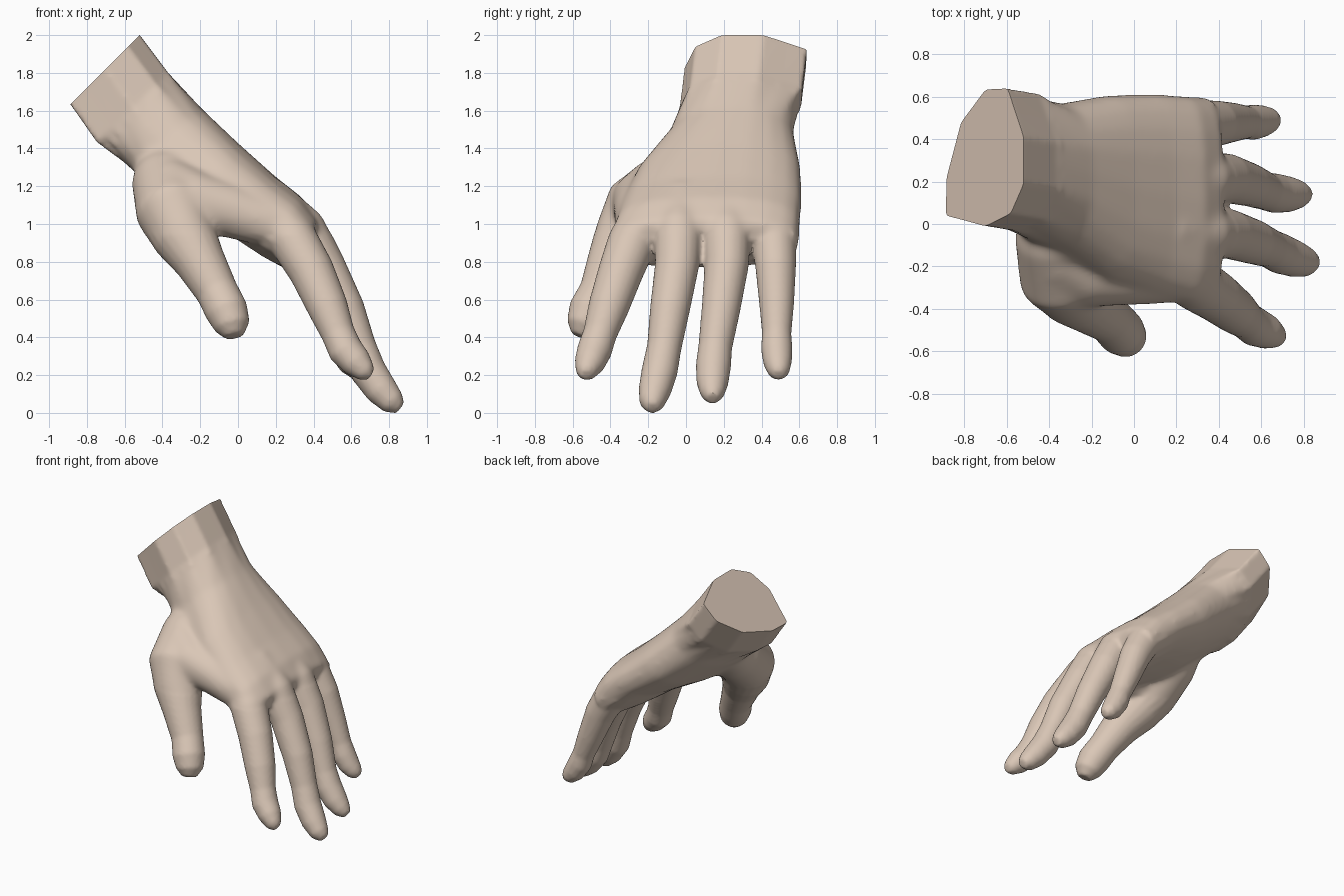
import bpy
import bmesh
import math
from mathutils import Vector

if "Cube" in bpy.data.objects:
    bpy.data.objects.remove(bpy.data.objects["Cube"], do_unlink=True)

SIDES = 20
bm = bmesh.new()


def loft(rings):
    """Skin a list of equal rings and close both ends."""
    loops = [[bm.verts.new(p) for p in ring] for ring in rings]
    for a, b in zip(loops, loops[1:]):
        for i in range(SIDES):
            j = (i + 1) % SIDES
            bm.faces.new((a[i], a[j], b[j], b[i]))
    bm.faces.new(loops[0][::-1])
    bm.faces.new(loops[-1])


def section_point(top, bottom, y, t):
    """Point at height t (0 to 1) between a bottom and a top (x, z)."""
    return Vector((bottom[0] + (top[0] - bottom[0]) * t, y,
                   bottom[1] + (top[1] - bottom[1]) * t))


def slab_ring(top, bottom, y0, y1, lift, power):
    """Rounded section between two y limits; lift thins the little finger side."""
    ring = []
    for i in range(SIDES):
        a = math.tau * i / SIDES
        c, s = math.cos(a), math.sin(a)
        u = math.copysign(abs(c) ** power, c)
        v = math.copysign(abs(s) ** power, s)
        t = (v + 1) / 2
        t += lift * (u + 1) / 2 * (1 - t)
        ring.append(section_point(top, bottom, (y0 + y1) / 2 + u * (y1 - y0) / 2, t))
    return ring


def wrist_ring(top, bottom, shift):
    """Angular ten-sided wrist section, each side split in two."""
    outline = [(0.635, 0.5), (0.64, 0.79), (0.41, 1.0), (0.19, 1.0), (0.05, 0.83),
               (-0.01, 0.5), (0.02, 0.2), (0.04, -0.02), (0.22, -0.01), (0.48, 0.18)]
    ring = []
    for i, (y, t) in enumerate(outline):
        y2, t2 = outline[(i + 1) % len(outline)]
        ring.append(section_point(top, bottom, y + shift, t))
        ring.append(section_point(top, bottom, (y + y2) / 2 + shift, (t + t2) / 2))
    return ring


def tube(path):
    """Round limb through (x, y, z, radius) stations with a domed tip."""
    points = [Vector(p[:3]) for p in path]
    rings = []
    for i, p in enumerate(points):
        tangent = (points[min(i + 1, len(points) - 1)] - points[max(i - 1, 0)]).normalized()
        up = tangent.cross(Vector((0, 1, 0))).normalized()
        side = up.cross(tangent)
        rings.append([p + (side * math.cos(math.tau * k / SIDES)
                           + up * math.sin(math.tau * k / SIDES)) * path[i][3]
                      for k in range(SIDES)])
    loft(rings)


# Wrist and palm, from beyond the cut end to the finger webs
wrist = [wrist_ring((-0.60, 2.09), (-0.96, 1.73), 0.0),
         wrist_ring((-0.52, 2.00), (-0.88, 1.64), 0.0),
         wrist_ring((-0.37, 1.80), (-0.74, 1.44), -0.025)]
loft(wrist + [slab_ring(*r) for r in (
    ((-0.19, 1.61), (-0.61, 1.25), -0.10, 0.57, 0.28, 0.85),
    ((0.01, 1.42), (-0.34, 1.03), -0.27, 0.61, 0.28, 0.8),
    ((0.20, 1.25), (-0.06, 0.91), -0.34, 0.615, 0.22, 0.78),
    ((0.34, 1.14), (0.12, 0.81), -0.38, 0.605, 0.12, 0.75),
    ((0.43, 1.02), (0.24, 0.76), -0.39, 0.595, 0.05, 0.75),
    ((0.41, 0.92), (0.30, 0.80), -0.34, 0.55, 0.0, 0.8),
)])

# Index finger
tube([(0.12, -0.20, 1.08, 0.10), (0.29, -0.28, 0.92, 0.13), (0.39, -0.345, 0.75, 0.12),
      (0.475, -0.41, 0.56, 0.108), (0.53, -0.455, 0.42, 0.09), (0.57, -0.485, 0.33, 0.093),
      (0.63, -0.51, 0.265, 0.082), (0.68, -0.53, 0.215, 0.055), (0.705, -0.53, 0.20, 0.03)])
# Middle finger
tube([(0.16, -0.02, 1.16, 0.10), (0.34, -0.04, 0.97, 0.13), (0.45, -0.048, 0.78, 0.117),
      (0.565, -0.085, 0.55, 0.106), (0.64, -0.115, 0.35, 0.092), (0.69, -0.14, 0.22, 0.096),
      (0.76, -0.165, 0.12, 0.087), (0.82, -0.18, 0.055, 0.068), (0.86, -0.18, 0.025, 0.035)])
# Ring finger
tube([(0.16, 0.22, 1.15, 0.10), (0.34, 0.215, 0.96, 0.13), (0.44, 0.215, 0.78, 0.117),
      (0.545, 0.185, 0.55, 0.103), (0.62, 0.155, 0.35, 0.09), (0.665, 0.145, 0.25, 0.094),
      (0.73, 0.14, 0.16, 0.085), (0.785, 0.14, 0.105, 0.065), (0.825, 0.14, 0.075, 0.035)])
# Little finger
tube([(0.15, 0.46, 1.09, 0.09), (0.30, 0.465, 0.93, 0.12), (0.39, 0.475, 0.77, 0.108),
      (0.47, 0.48, 0.57, 0.092), (0.53, 0.48, 0.42, 0.078), (0.56, 0.48, 0.34, 0.084),
      (0.605, 0.485, 0.265, 0.076), (0.65, 0.49, 0.22, 0.058), (0.68, 0.49, 0.20, 0.03)])
# Thumb with its fleshy base
tube([(-0.41, 0.12, 1.36, 0.12), (-0.38, -0.05, 1.23, 0.185), (-0.345, -0.25, 1.07, 0.20),
      (-0.28, -0.32, 0.93, 0.17), (-0.20, -0.39, 0.80, 0.135), (-0.11, -0.455, 0.64, 0.112),
      (-0.06, -0.51, 0.54, 0.114), (-0.03, -0.54, 0.46, 0.095), (-0.02, -0.56, 0.405, 0.05)])
# Flesh between thumb and index finger
tube([(-0.38, -0.14, 1.19, 0.17), (-0.22, -0.23, 1.11, 0.17),
      (-0.03, -0.24, 1.07, 0.145), (0.18, -0.25, 1.00, 0.125)])

bmesh.ops.recalc_face_normals(bm, faces=bm.faces)
mesh = bpy.data.meshes.new("hand")
bm.to_mesh(mesh)
bm.free()
hand = bpy.data.objects.new("hand", mesh)
bpy.context.collection.objects.link(hand)
bpy.context.view_layer.objects.active = hand
hand.select_set(True)

# Fuse the parts into one skin
remesh = hand.modifiers.new("fuse", "REMESH")
remesh.mode = "VOXEL"
remesh.voxel_size = 0.013
bpy.ops.object.modifier_apply(modifier="fuse")

# Soften all of it lightly, and the back of the hand and thumb root strongly
palm = hand.vertex_groups.new(name="palm")
palm.add([v.index for v in hand.data.vertices
          if v.co.z > 0.95 and -0.65 < v.co.x < 0.5 and v.co.z - v.co.x < 2.1],
         1.0, "REPLACE")
for name, group, steps in (("soften_palm", "palm", 36), ("soften_all", "", 6)):
    soften = hand.modifiers.new(name, "SMOOTH")
    soften.factor = 0.5
    soften.iterations = steps
    soften.vertex_group = group
    bpy.ops.object.modifier_apply(modifier=name)

# Slice the wrist flat
bm = bmesh.new()
bm.from_mesh(hand.data)
cut = bmesh.ops.bisect_plane(bm, geom=bm.verts[:] + bm.edges[:] + bm.faces[:],
                             plane_co=(-0.70, 0, 1.82), plane_no=(-1, 0, 1),
                             clear_outer=True)
rim = [e for e in cut["geom_cut"] if isinstance(e, bmesh.types.BMEdge)]
bmesh.ops.contextual_create(bm, geom=rim)
bmesh.ops.recalc_face_normals(bm, faces=bm.faces)
bm.to_mesh(hand.data)
bm.free()

# Skin colour
skin = bpy.data.materials.new("skin")
skin.use_nodes = True
colour = (0.70, 0.57, 0.47, 1)
skin.diffuse_color = colour
skin.node_tree.nodes["Principled BSDF"].inputs["Base Color"].default_value = colour
hand.data.materials.clear()
hand.data.materials.append(skin)
bpy.ops.object.shade_smooth_by_angle(angle=math.radians(40))
